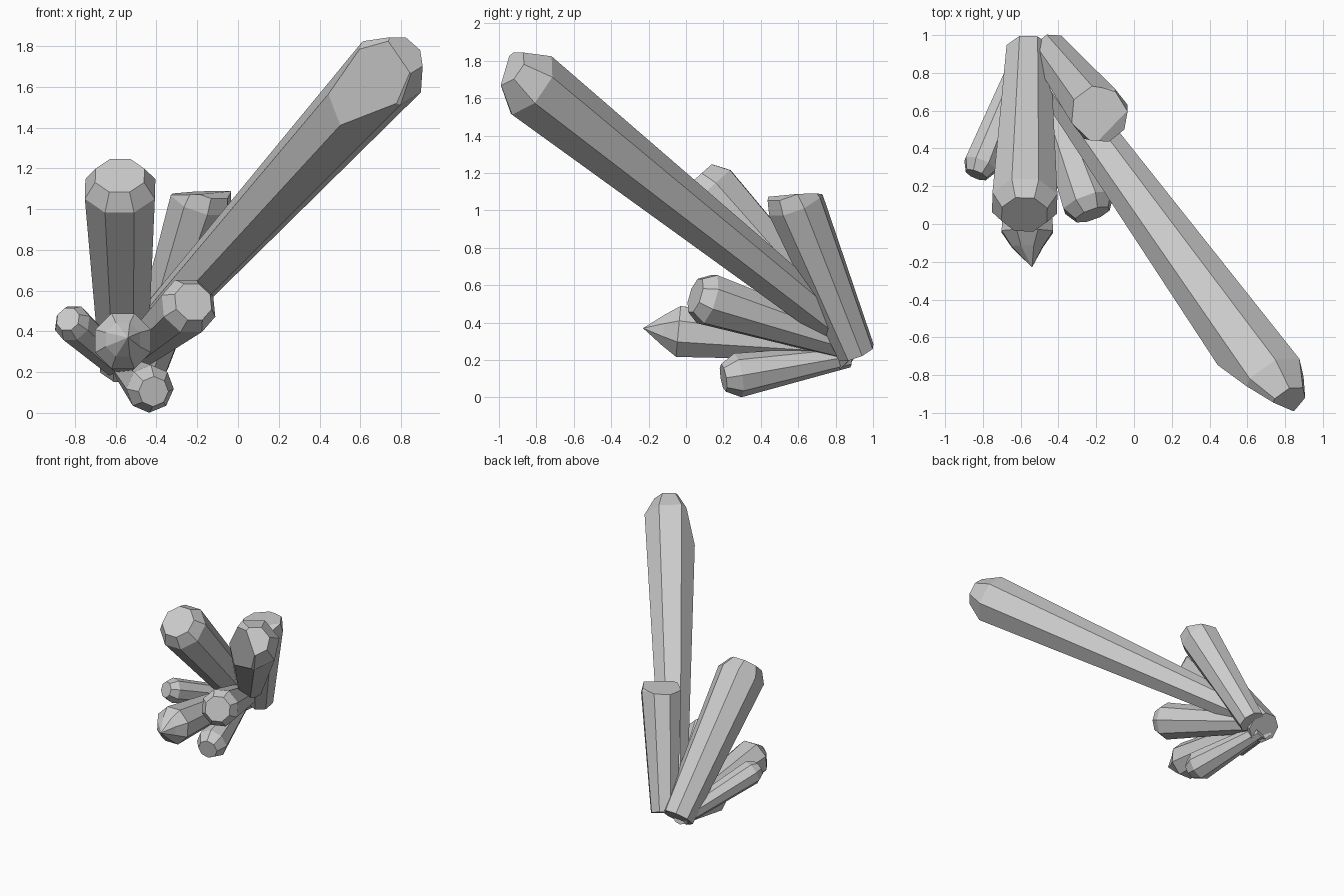
import bpy, bmesh, math
from mathutils import Vector

if "Cube" in bpy.data.objects:
    bpy.data.objects.remove(bpy.data.objects["Cube"])


def crystal(name, base, tip, r, shoulder, sides=8, roll=0.5, apex=None, shift=(0, 0, 0), cut=None):
    """Tapered prism: base ring, shoulder ring, then a bevelled flat cap or a point."""
    base, tip = Vector(base), Vector(tip)
    axis = (tip - base).normalized()
    u = axis.cross(Vector((0, 0, 1))).normalized()
    v = u.cross(axis)
    bm = bmesh.new()

    def ring(c, rad):
        out = []
        for i in range(sides):
            a = 2 * math.pi * (i + roll) / sides
            out.append(bm.verts.new(c + rad * (u * math.cos(a) + v * math.sin(a))))
        return out

    rings = [ring(base, r[0]), ring(tip - axis * shoulder, r[1]),
             ring(tip + Vector(shift), r[2])]
    for a, b in zip(rings, rings[1:]):
        for i in range(sides):
            j = (i + 1) % sides
            bm.faces.new((a[i], a[j], b[j], b[i]))
    bm.faces.new(rings[0][::-1])
    if apex:
        p = bm.verts.new(apex)
        for i in range(sides):
            bm.faces.new((rings[2][i], rings[2][(i + 1) % sides], p))
    else:
        bm.faces.new(rings[2])
    if cut:
        # slanted facet sliced off the end
        res = bmesh.ops.bisect_plane(bm, geom=bm.verts[:] + bm.edges[:] + bm.faces[:],
                                     plane_co=cut[0], plane_no=cut[1], clear_outer=True)
        edges = [e for e in res["geom_cut"] if isinstance(e, bmesh.types.BMEdge)]
        if edges:
            bmesh.ops.contextual_create(bm, geom=edges)
    bmesh.ops.recalc_face_normals(bm, faces=bm.faces[:])
    me = bpy.data.meshes.new(name)
    bm.to_mesh(me)
    bm.free()
    bpy.context.collection.objects.link(bpy.data.objects.new(name, me))


# Longest crystal, leaning to the front right, with a slanted facet
crystal("long_crystal", (-0.46, 0.81, 0.37), (0.79, -0.92, 1.735), (0.10, 0.195, 0.11), 0.11,
        sides=7, roll=0.25, shift=(0.025, -0.02, 0.025),
        cut=((0.38, -0.69, 1.37), (-0.50, -0.86, -0.09)))
# Thick crystal leaning forward
crystal("thick_crystal", (-0.56, 0.91, 0.23), (-0.58, 0.05, 1.165), (0.125, 0.186, 0.13), 0.09)
# Upright crystal at the back, with a level top
crystal("upright_crystal", (-0.44, 0.91, 0.24), (-0.16, 0.555, 1.11), (0.105, 0.158, 0.135), 0.08,
        cut=((-0.17, 0.57, 1.08), (-0.05, -0.05, 1)))
# Low crystals fanning out to the front
crystal("right_crystal", (-0.52, 0.88, 0.28), (-0.22, 0.05, 0.545), (0.085, 0.145, 0.10), 0.07)
crystal("pointed_crystal", (-0.56, 0.86, 0.27), (-0.565, -0.12, 0.36), (0.08, 0.148, 0.09), 0.08,
        apex=(-0.54, -0.23, 0.37))
crystal("bottom_crystal", (-0.56, 0.87, 0.22), (-0.415, 0.20, 0.105), (0.06, 0.119, 0.075), 0.08, roll=0)
crystal("left_crystal", (-0.58, 0.88, 0.23), (-0.835, 0.26, 0.46), (0.07, 0.094, 0.062), 0.06)
